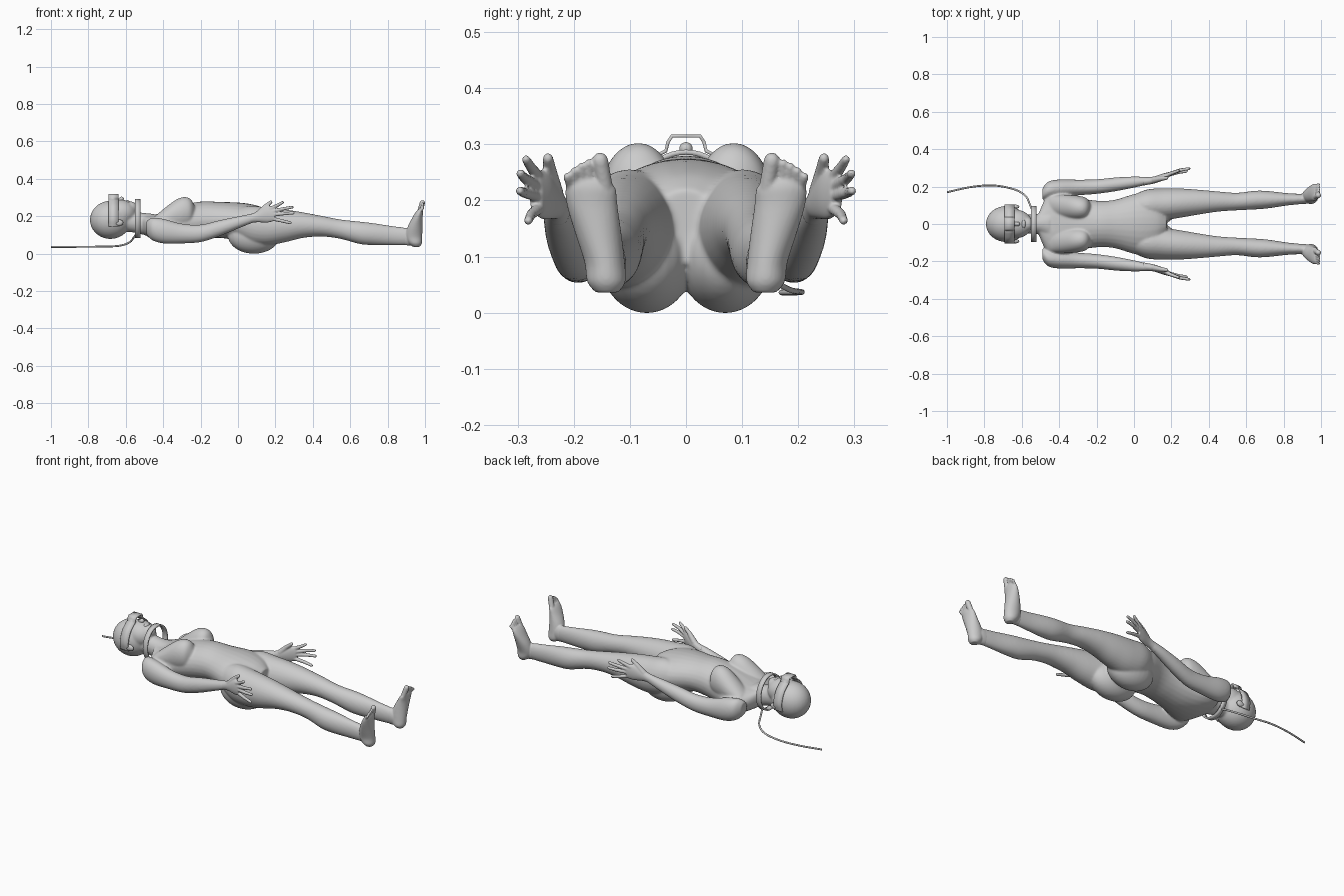
import bpy, bmesh, math
from mathutils import Vector, Matrix

if "Cube" in bpy.data.objects:
    bpy.data.objects.remove(bpy.data.objects["Cube"])

grey = bpy.data.materials.new("light_grey")
grey.use_nodes = True
grey.diffuse_color = (0.6, 0.6, 0.6, 1)
grey.node_tree.nodes["Principled BSDF"].inputs["Base Color"].default_value = (0.6, 0.6, 0.6, 1)


def make_object(name, bm):
    bmesh.ops.recalc_face_normals(bm, faces=bm.faces)
    mesh = bpy.data.meshes.new(name)
    bm.to_mesh(mesh)
    bm.free()
    mesh.materials.append(grey)
    ob = bpy.data.objects.new(name, mesh)
    bpy.context.collection.objects.link(ob)
    return ob


def fuse(ob, voxel, iterations):
    """Merge overlapping volumes into one smooth skin."""
    remesh = ob.modifiers.new("fuse", 'REMESH')
    remesh.mode = 'VOXEL'
    remesh.voxel_size = voxel
    remesh.use_smooth_shade = True
    relax = ob.modifiers.new("relax", 'SMOOTH')
    relax.factor = .5
    relax.iterations = iterations


def skin_rings(bm, rings):
    """Bridge rings of points into a closed tube."""
    rows = [[bm.verts.new(p) for p in ring] for ring in rings]
    n = len(rows[0])
    for a, b in zip(rows, rows[1:]):
        for i in range(n):
            bm.faces.new((a[i], a[(i + 1) % n], b[(i + 1) % n], b[i]))
    bm.faces.new(rows[0][::-1])
    bm.faces.new(rows[-1])


def spline(keys, steps=5):
    """Catmull-Rom interpolation through tuples of equal length."""
    out = []
    for i in range(len(keys) - 1):
        quad = [keys[max(i - 1, 0)], keys[i], keys[i + 1], keys[min(i + 2, len(keys) - 1)]]
        for k in range(steps):
            t = k / steps
            out.append([0.5 * (2 * b + (c - a) * t + (2 * a - 5 * b + 4 * c - d) * t * t
                               + (3 * b - a - 3 * c + d) * t ** 3) for a, b, c, d in zip(*quad)])
    return out + [list(keys[-1])]


def loft(bm, keys, side=1, upright=False, n=28):
    """Ellipses across x (x, y, z, ry, rz), or across z (x, y, z, rx, ry)."""
    rings = []
    for x, y, z, a, b in spline(keys):
        ring = []
        for i in range(n):
            c, s = math.cos(math.tau * i / n), math.sin(math.tau * i / n)
            p = (x + a * c, y + b * s, z) if upright else (x, y + a * c, z + b * s)
            ring.append((p[0], p[1] * side, p[2]))
        rings.append(ring)
    skin_rings(bm, rings)


def ellipsoid(bm, centre, radii, side=1):
    m = Matrix.Translation((centre[0], centre[1] * side, centre[2])) @ Matrix.Diagonal((*radii, 1))
    bmesh.ops.create_uvsphere(bm, u_segments=28, v_segments=18, radius=1, matrix=m)


def capsule(bm, start, end, r0, r1, side=1, n=14):
    a, b = [Vector((p[0], p[1] * side, p[2])) for p in (start, end)]
    d = (b - a).normalized()
    u = d.orthogonal().normalized()
    v = d.cross(u)
    rings = []
    for base, r, angles in ((a, r0, (-80, -55, -28, 0)), (b, r1, (0, 28, 55, 80))):
        for deg in angles:
            t = math.radians(deg)
            c = base + d * r * math.sin(t)
            rings.append([c + (u * math.cos(math.tau * i / n) + v * math.sin(math.tau * i / n))
                          * r * math.cos(t) for i in range(n)])
    skin_rings(bm, rings)


body, ends = bmesh.new(), bmesh.new()

# Torso
loft(body, [(-.51, 0, .16, .055, .05), (-.478, 0, .145, .13, .058), (-.435, 0, .138, .19, .072),
            (-.38, 0, .142, .172, .088), (-.3, 0, .157, .142, .102), (-.19, 0, .176, .124, .103),
            (-.1, 0, .18, .13, .096), (0, 0, .17, .16, .103), (.07, 0, .158, .165, .106),
            (.13, 0, .155, .125, .092), (.175, 0, .155, .06, .065)])

# Head and neck
ellipsoid(body, (-.682, 0, .18), (.11, .097, .102))
ellipsoid(body, (-.63, 0, .217), (.087, .076, .072))
ellipsoid(body, (-.572, 0, .245), (.034, .038, .034))
loft(body, [(-.65, 0, .18, .06, .06), (-.57, 0, .17, .052, .056), (-.5, 0, .158, .056, .059),
            (-.45, 0, .15, .09, .062)])

# Nose and lips
capsule(ends, (-.65, 0, .272), (-.622, 0, .292), .01, .013)
ellipsoid(ends, (-.592, 0, .274), (.014, .024, .012))

for s in (1, -1):
    # Ear, chest and hip volumes
    ellipsoid(ends, (-.638, .092, .165), (.026, .012, .018), s)
    loft(body, [(-.45, .1, .165, .05, .03), (-.39, .094, .18, .062, .065), (-.33, .088, .205, .066, .084),
                (-.285, .085, .216, .064, .087), (-.252, .084, .218, .053, .072),
                (-.23, .084, .215, .022, .035)], s)
    ellipsoid(body, (.085, .07, .098), (.14, .085, .099), s)

    # Leg
    loft(body, [(-.03, .09, .17, .05, .06), (.06, .1, .155, .082, .1), (.15, .105, .145, .086, .102),
                (.25, .112, .148, .078, .088), (.35, .117, .152, .066, .068),
                (.45, .12, .146, .054, .055), (.55, .12, .13, .047, .052), (.65, .128, .111, .05, .06),
                (.72, .13, .104, .046, .059), (.82, .132, .096, .033, .052),
                (.9, .134, .091, .027, .046), (.94, .136, .087, .024, .036)], s)

    # Foot with toes pointing up
    loft(ends, [(.89, .134, .091, .027, .046), (.92, .136, .089, .028, .046),
                (.955, .14, .083, .026, .038)], s)
    loft(ends, [(.953, .141, .036, .018, .02), (.947, .142, .055, .036, .034), (.94, .145, .09, .045, .036),
                (.946, .156, .14, .04, .041), (.959, .167, .19, .028, .045), (.969, .17, .22, .02, .045),
                (.975, .173, .236, .011, .036)], s, True)
    capsule(ends, (.972, .145, .225), (.986, .153, .271), .0145, .0145, s)
    for i, tip in enumerate((.266, .26, .252, .242)):
        capsule(ends, (.972, .17 + i * .012, .225), (.988, .174 + i * .0125, tip), .0075, .0075, s)

    # Arm
    loft(body, [(-.49, .16, .138, .03, .035), (-.46, .18, .132, .046, .06), (-.4, .19, .12, .048, .066),
                (-.3, .195, .107, .042, .053), (-.2, .2, .108, .039, .047), (-.1, .212, .135, .037, .043),
                (0, .224, .166, .03, .033), (.06, .23, .184, .022, .027), (.085, .232, .191, .018, .024)], s)

    # Hand
    loft(ends, [(.05, .228, .181, .023, .028), (.08, .231, .19, .02, .025), (.11, .236, .198, .019, .031),
                (.16, .253, .21, .018, .044), (.195, .268, .213, .012, .038)], s)
    for base, mid, tip in (((.175, .262, .24), (.215, .277, .26), (.238, .285, .273)),
                           ((.185, .266, .225), (.245, .288, .24), (.29, .295, .248)),
                           ((.185, .266, .208), (.25, .289, .214), (.295, .296, .217)),
                           ((.175, .26, .188), (.235, .276, .175), (.28, .281, .164))):
        capsule(ends, base, mid, .011, .0092, s)
        capsule(ends, mid, tip, .0092, .0078, s)
    capsule(ends, (.11, .235, .213), (.145, .242, .25), .017, .0125, s)
    capsule(ends, (.145, .242, .25), (.175, .246, .275), .0125, .0095, s)

fuse(make_object("body", body), .005, 15)
fuse(make_object("hands_feet_and_face_details", ends), .0035, 4)


def band(name, x0, x1, profile, thick, closed=False):
    """Flat strap following a profile of (y, z) points."""
    bm = bmesh.new()
    rows = [[bm.verts.new((x, y, z)) for x in (x0, x1)] for y, z in profile]
    for a, b in zip(rows, rows[1:] + rows[:1] if closed else rows[1:]):
        bm.faces.new((a[0], a[1], b[1], b[0]))
    ob = make_object(name, bm)
    bpy.ops.object.select_all(action='DESELECT')
    bpy.context.view_layer.objects.active = ob
    ob.select_set(True)
    bpy.ops.object.shade_smooth_by_angle(angle=math.radians(30))
    solid = ob.modifiers.new("thickness", 'SOLIDIFY')
    solid.thickness = thick
    solid.offset = 0


# Collar ring
ring = [math.tau * i / 48 for i in range(48)]
band("collar", -.55, -.522, [(.092 * math.cos(t), .187 + .099 * math.sin(t)) for t in ring], .009, True)

# Visor: strap from ear to ear with a raised bridge over the eyes
half = spline([(.094, .145), (.102, .18), (.097, .215), (.079, .252), (.05, .28), (.036, .288)])
half += [(.032, .304), (.025, .315)]
band("visor", -.692, -.64, half + [(-y, z) for y, z in reversed(half)], .006)

# Cable trailing from the collar
curve = bpy.data.curves.new("cable", 'CURVE')
curve.dimensions = '3D'
curve.bevel_depth = .005
curve.use_fill_caps = True
path = [(-1, .17, .036), (-.87, .198, .036), (-.75, .206, .037), (-.64, .185, .041),
        (-.58, .15, .06), (-.555, .1, .09), (-.538, .06, .112)]
line = curve.splines.new('POLY')
pts = spline(path, 8)
line.points.add(len(pts) - 1)
for point, co in zip(line.points, pts):
    point.co = (*co, 1)
line.use_smooth = True
curve.materials.append(grey)
bpy.context.collection.objects.link(bpy.data.objects.new("cable", curve))
